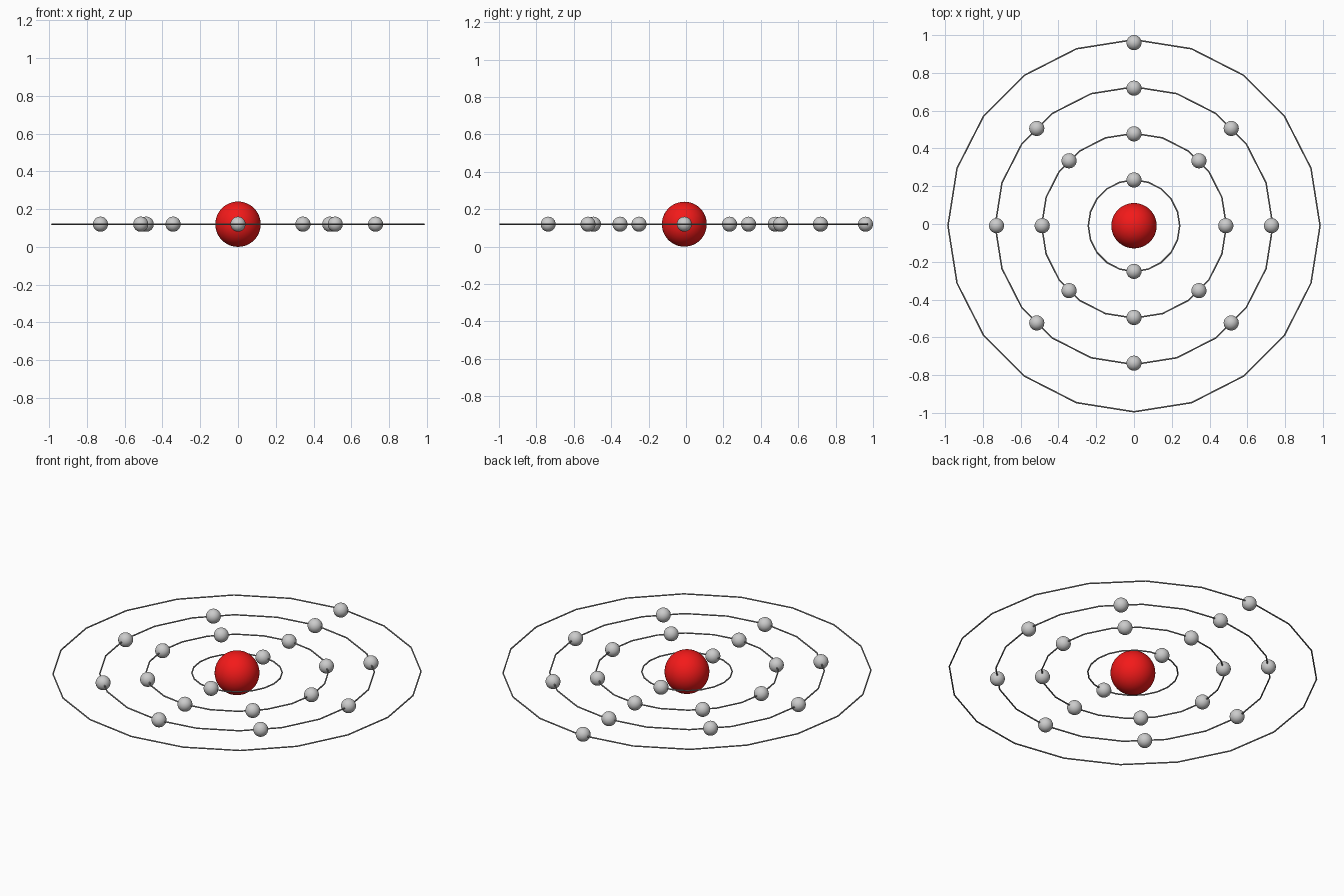
import bpy
from math import sin, cos, tau

if "Cube" in bpy.data.objects:
    bpy.data.objects.remove(bpy.data.objects["Cube"])

CENTRE_Y, CENTRE_Z = -0.009, 0.12


def paint(obj, name, colour):
    mat = bpy.data.materials.get(name) or bpy.data.materials.new(name)
    mat.diffuse_color = colour
    mat.use_nodes = True
    mat.node_tree.nodes["Principled BSDF"].inputs["Base Color"].default_value = mat.diffuse_color
    obj.data.materials.append(mat)


def ball(name, x, y, radius, segments, rings):
    bpy.ops.mesh.primitive_uv_sphere_add(
        segments=segments, ring_count=rings, radius=radius,
        location=(x, CENTRE_Y + y, CENTRE_Z))
    obj = bpy.context.object
    obj.name = name
    bpy.ops.object.shade_smooth()
    return obj


def orbit(name, radius):
    # thin 20-sided hoop
    bpy.ops.mesh.primitive_torus_add(
        major_segments=20, minor_segments=8, major_radius=radius,
        minor_radius=0.004, location=(0, CENTRE_Y, CENTRE_Z))
    obj = bpy.context.object
    obj.name = name
    bpy.ops.object.shade_smooth_by_angle()
    paint(obj, "dark_grey", (0.3, 0.3, 0.3, 1))


# red core
paint(ball("nucleus", 0, 0, 0.12, 48, 24), "red", (0.9, 0.01, 0.01, 1))

# shells: (hoop radius, electron distance, electron count)
shells = [(0.242, 0.242, 2), (0.489, 0.486, 8), (0.735, 0.728, 8), (0.985, 0.969, 1)]
for s, (hoop, dist, count) in enumerate(shells, 1):
    orbit(f"orbit_{s}", hoop)
    for e in range(count):
        a = tau * e / count
        ball(f"electron_{s}_{e + 1}", dist * sin(a), dist * cos(a), 0.04, 32, 16)
